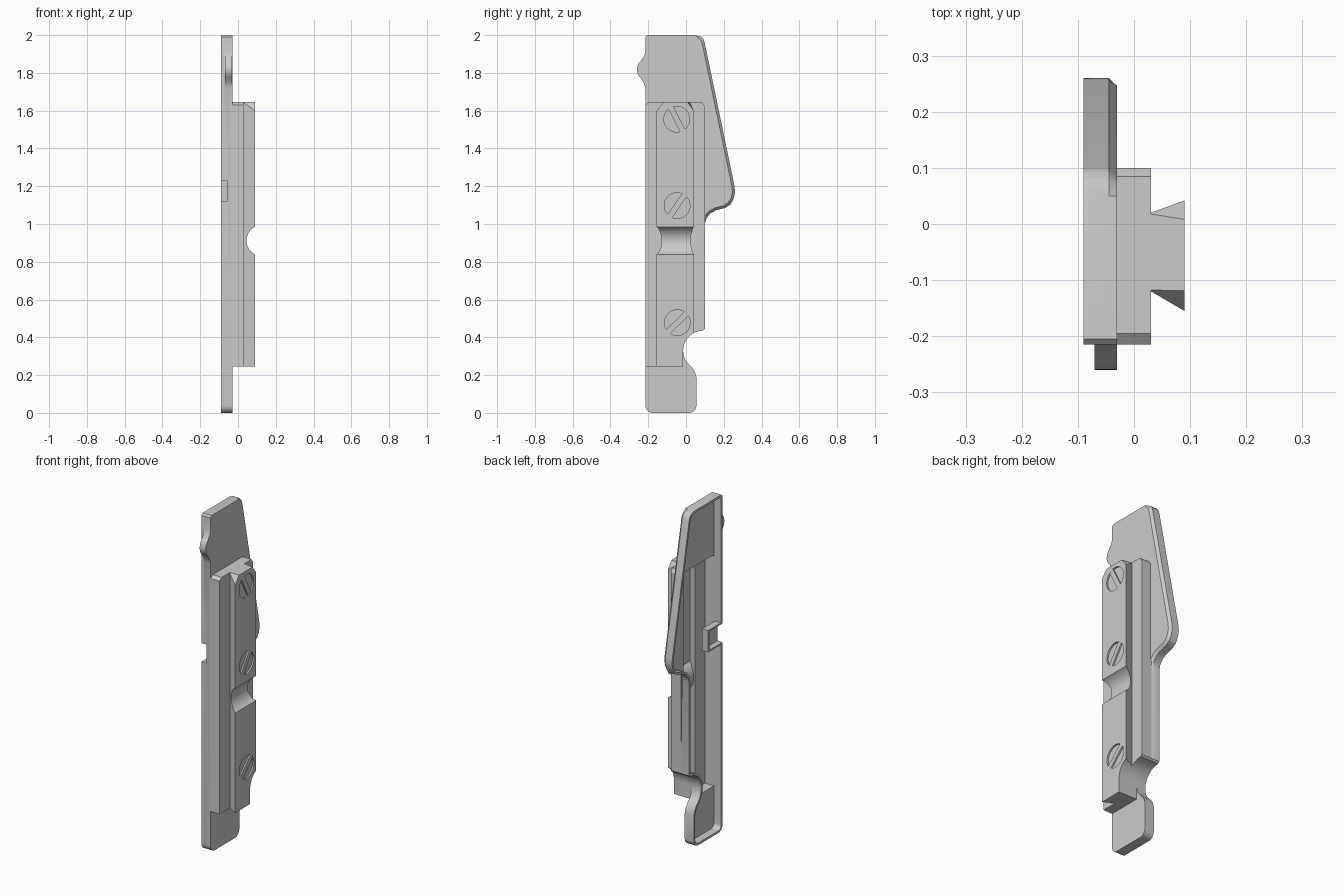
import bpy, bmesh, math

if "Cube" in bpy.data.objects:
    bpy.data.objects.remove(bpy.data.objects["Cube"])

T = 0.013  # wall thickness of the hollow shell


def arc(cy, cz, r, a0, a1, n=8):
    return [(cy + r * math.cos(math.radians(a0 + (a1 - a0) * i / n)),
             cz + r * math.sin(math.radians(a0 + (a1 - a0) * i / n))) for i in range(n + 1)]


def inset(poly, d):
    """Inward mitred offset of a counter-clockwise outline."""
    out = []
    for i, (y, z) in enumerate(poly):
        (py, pz), (ny, nz) = poly[i - 1], poly[(i + 1) % len(poly)]
        l1, l2 = math.hypot(y - py, z - pz), math.hypot(ny - y, nz - z)
        n1 = (-(z - pz) / l1, (y - py) / l1)
        n2 = (-(nz - z) / l2, (ny - y) / l2)
        k = d / (1 + n1[0] * n2[0] + n1[1] * n2[1])
        out.append((y + k * (n1[0] + n2[0]), z + k * (n1[1] + n2[1])))
    return out


def loft(name, rings):
    """Solid through (x, outline) rings with capped ends."""
    bm = bmesh.new()
    vs = [[bm.verts.new((x, y, z)) for y, z in ring] for x, ring in rings]
    n = len(vs[0])
    for a, b in zip(vs, vs[1:]):
        for i in range(n):
            bm.faces.new((a[i], a[(i + 1) % n], b[(i + 1) % n], b[i]))
    bm.faces.new(vs[0][::-1])
    bm.faces.new(vs[-1])
    bmesh.ops.recalc_face_normals(bm, faces=bm.faces)
    me = bpy.data.meshes.new(name)
    bm.to_mesh(me)
    bm.free()
    ob = bpy.data.objects.new(name, me)
    bpy.context.collection.objects.link(ob)
    return ob


def prism(name, poly, x0, x1):
    return loft(name, [(x0, poly), (x1, poly)])


def rect(y0, y1, z0, z1):
    return [(y0, z0), (y1, z0), (y1, z1), (y0, z1)]


def boolean(ob, tool, op):
    m = ob.modifiers.new("bool", 'BOOLEAN')
    m.operation, m.solver, m.object = op, 'EXACT', tool
    bpy.ops.object.select_all(action='DESELECT')
    bpy.context.view_layer.objects.active = ob
    ob.select_set(True)
    bpy.ops.object.modifier_apply(modifier=m.name)
    bpy.data.objects.remove(tool)


def groove(r):
    """Cylinder across the rail, along y."""
    bpy.ops.mesh.primitive_cylinder_add(vertices=48, radius=r, depth=1,
                                        location=(0.127, 0, 0.912), rotation=(math.pi / 2, 0, 0))
    return bpy.context.object


# Back plate outline with round scoop and slanted fin
scoop = arc(0.09, 0.33, 0.105, 235, 90, 18)
fin = [(0.1, 1.0), (0.108, 1.03), (0.13, 1.057), (0.16, 1.073), (0.205, 1.084),
       (0.235, 1.103), (0.252, 1.133), (0.26, 1.168), (0.256, 1.205),
       (0.1, 1.955), (0.093, 1.977), (0.078, 1.992), (0.05, 2.0)]
head = (arc(-0.175, 0.04, 0.04, 180, 270) + arc(0.015, 0.04, 0.04, 270, 360)
        + [(0.055, 0.19), (0.047, 0.218)] + scoop + [(0.1, 0.445)])
outline = head + fin + [(-0.205, 2.0), (-0.215, 1.99)]
small = inset(outline, 0.014)
a, b = len(head), len(head) + len(fin)
front = outline[:a] + small[a:b - 1] + outline[b - 1:]
body = loft("latch_body", [(-0.09, outline), (-0.045, outline), (-0.03, front)])

# Thumb bump on the front edge
bump = [(-0.205, 1.72), (-0.215, 1.72), (-0.222, 1.743)] + arc(-0.198, 1.818, 0.062, 228, 132, 10) \
    + [(-0.222, 1.89), (-0.215, 1.91), (-0.205, 1.91)]
bump = bump[::-1]
boolean(body, prism("bump", bump, -0.07, -0.0305), 'UNION')

# Raised block
scoop_up = arc(0.09, 0.33, 0.105, 180, 90, 12)
block = [(-0.215, 0.245), (-0.015, 0.245)] + scoop_up + \
    [(0.1, 0.445), (0.1, 1.622), (0.085, 1.645), (-0.195, 1.645), (-0.215, 1.63)]
boolean(body, prism("block", block, -0.037, 0.03), 'UNION')


# Dovetail rail, with scoop and cross groove, as outer solid or inner cavity
def rail_ring(y0, y1, c, t):
    y0, y1, z0, z1 = y0 + t, y1 - t, 0.245 + t, 1.645 - t
    return [(y0, z0), (y1, z0), (y1, z1 - c), (y1 - c * 0.75, z1), (y0 + c * 0.8, z1), (y0, z1 - c)]


def rail(t, x0, x1):
    base, top = rail_ring(-0.12, 0.02, 0.003, t), rail_ring(-0.155, 0.042, 0.045, t)
    ob = loft("rail", [(x0, base), (0.03 - t, base), (x1, top)])
    cut = [(-0.015, 0.1), (0.3, 0.1), (0.3, 0.435)] + scoop_up[::-1]
    boolean(ob, prism("scoop_cut", inset(cut, -t), -0.2, 0.2), 'DIFFERENCE')
    boolean(ob, groove(0.082 + t), 'DIFFERENCE')
    return ob


boolean(body, rail(0, 0.022, 0.09), 'UNION')

# Hollow the back
boolean(body, prism("plate_void", inset(outline, T), -0.12, -0.03 - T), 'DIFFERENCE')
boolean(body, prism("block_void", inset(block, T), -0.12, 0.03 - T), 'DIFFERENCE')
boolean(body, rail(T, 0.0, 0.074), 'DIFFERENCE')

# Small side tray
boolean(body, prism("tray", rect(-0.208, -0.08, 1.11, 1.24), -0.09, -0.05), 'UNION')
boolean(body, prism("tray_cut", rect(-0.3, -0.09, 1.12, 1.23), -0.12, -0.058), 'DIFFERENCE')

# Screw recesses with angled bars
screws = [((-0.08, 1.615), (-0.018, 1.495)), ((-0.09, 1.035), (-0.004, 1.16)), ((-0.1, 0.425), (0.008, 0.53))]
for i, (p, q) in enumerate(screws):
    cy, cz = (p[0] + q[0]) / 2, (p[1] + q[1]) / 2
    boolean(body, prism("recess", arc(cy, cz, 0.068, 0, 348.75, 31), 0.081, 0.12), 'DIFFERENCE')
    l = math.hypot(q[0] - p[0], q[1] - p[1])
    ny, nz = -(q[1] - p[1]) / l * 0.015, (q[0] - p[0]) / l * 0.015
    prism(f"screw_bar_{i + 1}", [(p[0] - ny, p[1] - nz), (q[0] - ny, q[1] - nz),
                                 (q[0] + ny, q[1] + nz), (p[0] + ny, p[1] + nz)], 0.078, 0.0895)

bpy.ops.object.select_all(action='DESELECT')
bpy.context.view_layer.objects.active = body
body.select_set(True)
bpy.ops.object.shade_smooth_by_angle(angle=math.radians(28))
